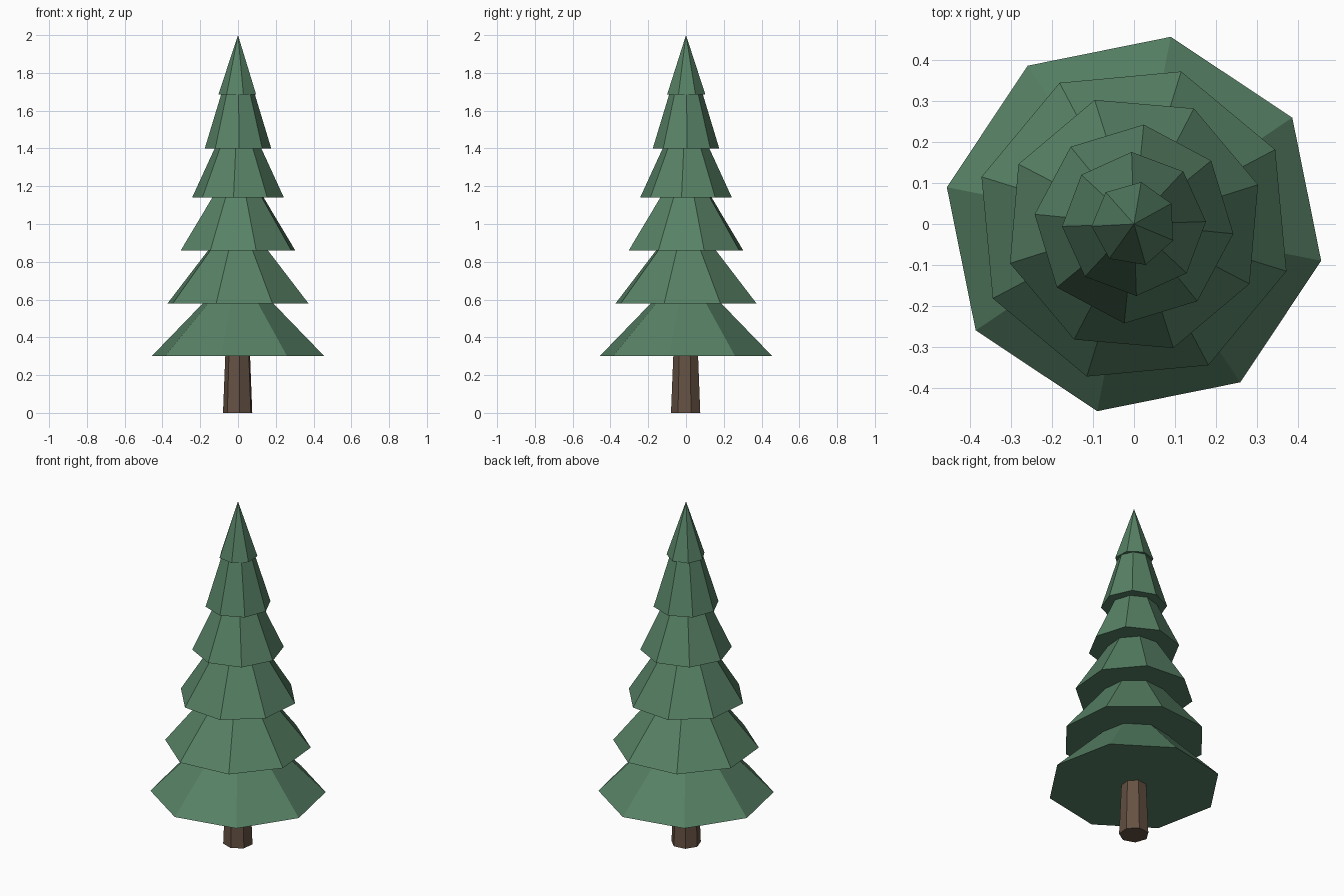
import bpy
import math

if "Cube" in bpy.data.objects:
    bpy.data.objects.remove(bpy.data.objects["Cube"])


def material(name, rgb):
    m = bpy.data.materials.new(name)
    m.diffuse_color = (*rgb, 1.0)
    m.use_nodes = True
    m.node_tree.nodes["Principled BSDF"].inputs["Base Color"].default_value = m.diffuse_color
    return m


def frustum(name, sides, r1, r2, z1, z2, angle, mat):
    """Closed flat-shaded cone section with its first corner at the given angle."""
    ring = [math.radians(angle) + 2 * math.pi * i / sides for i in range(sides)]
    verts = [(r1 * math.cos(a), r1 * math.sin(a), z1) for a in ring]
    faces = [tuple(reversed(range(sides)))]
    if r2 == 0:
        verts.append((0, 0, z2))
        faces += [(i, (i + 1) % sides, sides) for i in range(sides)]
    else:
        verts += [(r2 * math.cos(a), r2 * math.sin(a), z2) for a in ring]
        faces += [(i, (i + 1) % sides, sides + (i + 1) % sides, sides + i)
                  for i in range(sides)]
        faces.append(tuple(range(sides, 2 * sides)))
    mesh = bpy.data.meshes.new(name)
    mesh.from_pydata(verts, [], faces)
    mesh.materials.append(mat)
    obj = bpy.data.objects.new(name, mesh)
    bpy.context.collection.objects.link(obj)
    return obj


green = material("needles", (0.095, 0.22, 0.13))
brown = material("bark", (0.13, 0.082, 0.056))

# Trunk
frustum("trunk", 7, 0.08, 0.067, 0, 0.32, 173.6, brown)

# Branch tiers, bottom to top: sides, lower radius, upper radius, z range, turn
tiers = [
    (8, 0.466, 0.17, 0.30, 0.60, -11.1),
    (8, 0.390, 0.15, 0.58, 0.88, 27.8),
    (8, 0.318, 0.13, 0.86, 1.16, 17.6),
    (8, 0.244, 0.115, 1.14, 1.42, -5.6),
    (8, 0.176, 0.085, 1.40, 1.70, 1.9),
    (7, 0.104, 0.0, 1.685, 2.00, -22.6),
]
for n, (sides, r1, r2, z1, z2, turn) in enumerate(tiers, 1):
    frustum(f"branch_tier_{n}", sides, r1, r2, z1, z2, turn, green)
